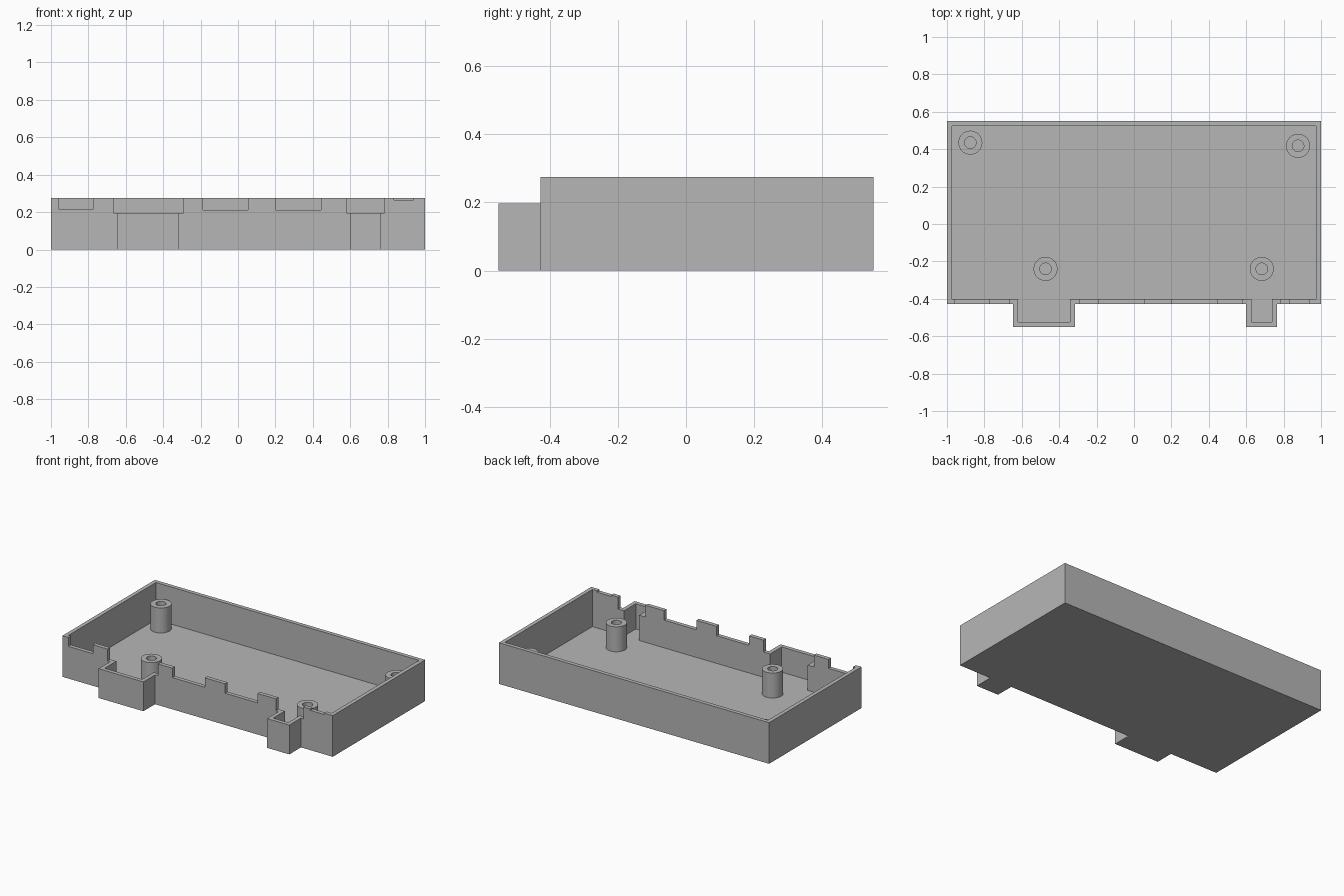
import bpy, bmesh, math
from mathutils import Matrix

cube = bpy.data.objects.get("Cube")
if cube:
    bpy.data.objects.remove(cube, do_unlink=True)

HEIGHT, WALL, FLOOR = 0.275, 0.027, 0.027
FRONT, BACK, BAY_FRONT = -0.427, 0.55, -0.55
BAYS = [(-0.647, -0.315), (0.60, 0.765)]
POST_TOP = 0.194

grey = bpy.data.materials.new("plain grey")
grey.use_nodes = True
grey.diffuse_color = (0.47, 0.47, 0.47, 1)
grey.node_tree.nodes["Principled BSDF"].inputs["Base Color"].default_value = grey.diffuse_color


def add_object(name, bm):
    bmesh.ops.recalc_face_normals(bm, faces=bm.faces)
    mesh = bpy.data.meshes.new(name)
    bm.to_mesh(mesh)
    bm.free()
    mesh.materials.append(grey)
    obj = bpy.data.objects.new(name, mesh)
    bpy.context.collection.objects.link(obj)
    return obj


def prism(name, outline, bottom, top):
    bm = bmesh.new()
    face = bm.faces.new([bm.verts.new((x, y, bottom)) for x, y in outline])
    moved = bmesh.ops.extrude_face_region(bm, geom=[face])["geom"]
    verts = [v for v in moved if isinstance(v, bmesh.types.BMVert)]
    bmesh.ops.translate(bm, verts=verts, vec=(0, 0, top - bottom))
    return add_object(name, bm)


def tray_outline(inset):
    """Rectangle with two bays stepping out of the front, shrunk by inset."""
    front, back = FRONT + inset, BACK - inset
    points = [(-1 + inset, back), (-1 + inset, front)]
    for left, right in BAYS:
        a, b = left + inset, right - inset
        points += [(a, front), (a, BAY_FRONT + inset), (b, BAY_FRONT + inset), (b, front)]
    return points + [(1 - inset, front), (1 - inset, back)]


def cut(target, cutter):
    mod = target.modifiers.new("cut", 'BOOLEAN')
    mod.operation, mod.solver, mod.object = 'DIFFERENCE', 'EXACT', cutter
    bpy.context.view_layer.update()
    graph = bpy.context.evaluated_depsgraph_get()
    mesh = bpy.data.meshes.new_from_object(target.evaluated_get(graph))
    target.modifiers.clear()
    target.data = mesh
    bpy.data.objects.remove(cutter, do_unlink=True)


# Hollow tray with its front bays
tray = prism("tray", tray_outline(0), 0, HEIGHT)
cut(tray, prism("cavity_cutter", tray_outline(WALL), FLOOR, HEIGHT + 0.1))

# Connector notches in the front wall: left, right, sill height
for left, right, sill in [(-0.957, -0.775, 0.215), (-0.666, -0.292, 0.196),
                          (-0.187, 0.053, 0.212), (0.203, 0.444, 0.212),
                          (0.579, 0.782, 0.196), (0.833, 0.938, 0.266)]:
    box = [(left, -0.65), (right, -0.65), (right, -0.36), (left, -0.36)]
    cut(tray, prism("notch_cutter", box, sill, HEIGHT + 0.1))

# Hollow standoff posts, each a revolved ring profile
for number, (x, y) in enumerate([(-0.875, 0.435), (0.877, 0.418),
                                 (-0.473, -0.24), (0.683, -0.24)], 1):
    bm = bmesh.new()
    profile = [bm.verts.new((r, 0, z)) for r, z in
               [(0.031, FLOOR), (0.031, POST_TOP), (0.064, POST_TOP), (0.064, FLOOR)]]
    edges = [bm.edges.new(pair) for pair in zip(profile, profile[1:])]
    bmesh.ops.spin(bm, geom=profile + edges, axis=(0, 0, 1), cent=(0, 0, 0),
                   angle=math.tau, steps=40, use_merge=True)
    bmesh.ops.remove_doubles(bm, verts=bm.verts, dist=0.0005)
    bmesh.ops.transform(bm, matrix=Matrix.Translation((x, y, 0)), verts=bm.verts)
    post = add_object(f"standoff_post_{number}", bm)
    bpy.ops.object.select_all(action='DESELECT')
    post.select_set(True)
    bpy.context.view_layer.objects.active = post
    bpy.ops.object.shade_smooth_by_angle(angle=math.radians(35))
